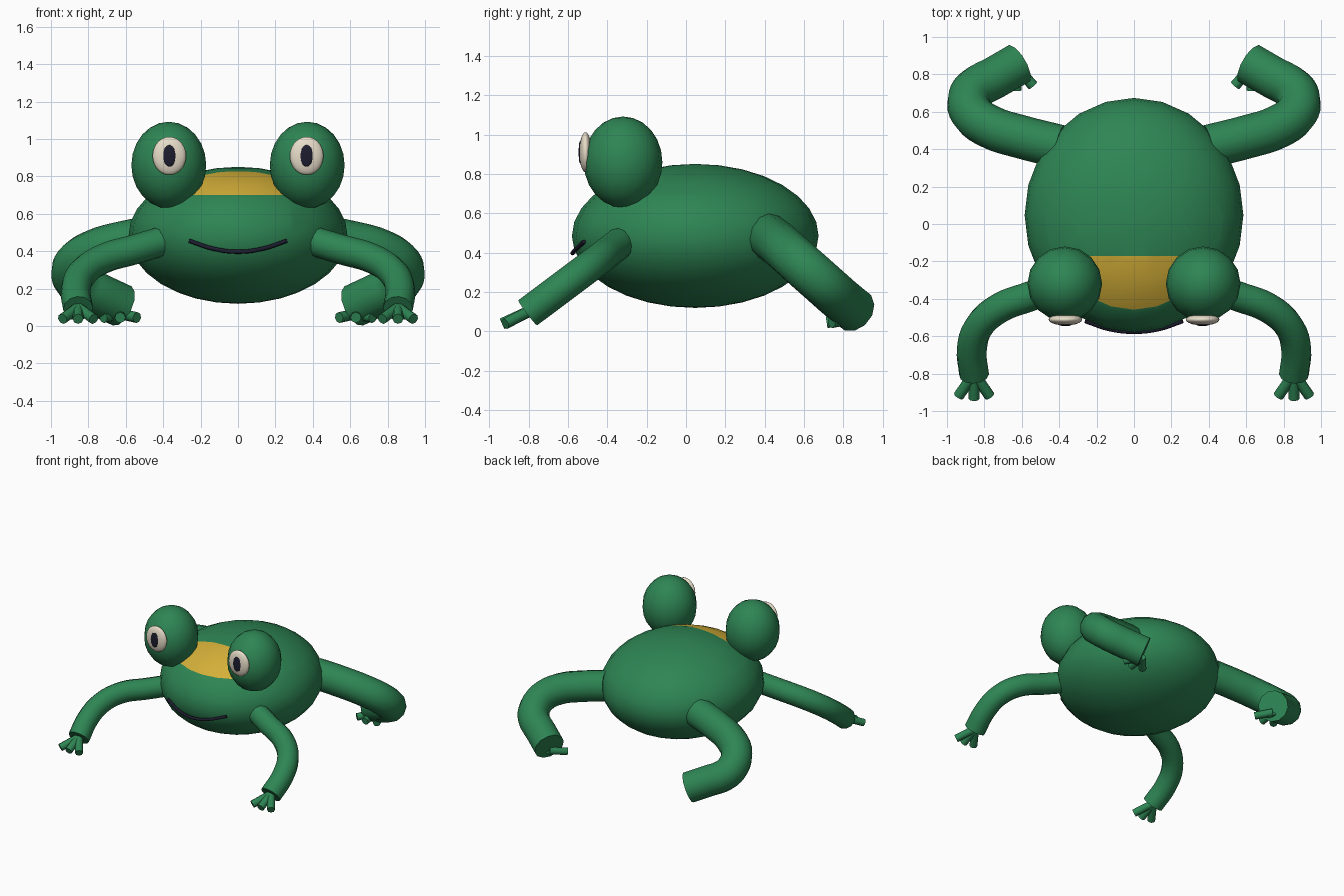
import bpy, bmesh, math
from mathutils import Vector

if "Cube" in bpy.data.objects:
    bpy.data.objects.remove(bpy.data.objects["Cube"])


def material(name, rgb):
    m = bpy.data.materials.new(name)
    m.diffuse_color = (*rgb, 1)
    m.use_nodes = True
    m.node_tree.nodes["Principled BSDF"].inputs["Base Color"].default_value = m.diffuse_color
    return m


GREEN = material("frog green", (0.027, 0.235, 0.088))
GOLD = material("gold", (0.66, 0.43, 0.04))
WHITE = material("eye white", (0.80, 0.72, 0.58))
DARK = material("dark", (0.012, 0.012, 0.028))


def smooth(ob, angle=50):
    bpy.ops.object.select_all(action='DESELECT')
    ob.select_set(True)
    bpy.context.view_layer.objects.active = ob
    bpy.ops.object.shade_smooth_by_angle(angle=math.radians(angle))


def ellipsoid(name, center, radii, mat, segs, rings):
    bm = bmesh.new()
    bmesh.ops.create_uvsphere(bm, u_segments=segs, v_segments=rings, radius=1)
    bmesh.ops.scale(bm, vec=radii, verts=bm.verts)
    bmesh.ops.translate(bm, vec=center, verts=bm.verts)
    me = bpy.data.meshes.new(name)
    bm.to_mesh(me)
    bm.free()
    me.materials.append(mat)
    ob = bpy.data.objects.new(name, me)
    bpy.context.collection.objects.link(ob)
    smooth(ob)
    return ob


def tube(name, points, radius, mat, sides=12, steps=4):
    cu = bpy.data.curves.new(name, 'CURVE')
    cu.dimensions = '3D'
    cu.bevel_depth = radius
    cu.bevel_resolution = (sides - 4) // 2
    cu.use_fill_caps = True
    cu.resolution_u = steps
    sp = cu.splines.new('BEZIER')
    sp.bezier_points.add(len(points) - 1)
    for bp, co in zip(sp.bezier_points, points):
        bp.co = co
        bp.handle_left_type = bp.handle_right_type = 'AUTO'
    cu.materials.append(mat)
    ob = bpy.data.objects.new(name, cu)
    bpy.context.collection.objects.link(ob)
    bpy.ops.object.select_all(action='DESELECT')
    ob.select_set(True)
    bpy.context.view_layer.objects.active = ob
    bpy.ops.object.convert(target='MESH')
    ob = bpy.context.object
    smooth(ob)
    return ob


# Body, with a gold forehead patch cut into its surface
body = ellipsoid("body", (0, 0.047, 0.485), (0.585, 0.627, 0.366), GREEN, 24, 16)
body.data.materials.append(GOLD)
bm = bmesh.new()
bm.from_mesh(body.data)
for co, no in (((0, -0.17, 0), (0, 1, 0)), ((0, 0, 0.70), (0, 0, 1)),
               ((0.3, 0, 0), (1, 0, 0)), ((-0.3, 0, 0), (1, 0, 0))):
    near = [f for f in bm.faces if f.calc_center_median().z > 0.55
            and f.calc_center_median().y < 0]
    geom = set(near)
    for f in near:
        geom.update(f.edges)
        geom.update(f.verts)
    bmesh.ops.bisect_plane(bm, geom=list(geom), plane_co=co, plane_no=no)
for f in bm.faces:
    c = f.calc_center_median()
    if c.z > 0.70 and c.y < -0.17 and abs(c.x) < 0.3:
        f.material_index = 1
bm.to_mesh(body.data)
bm.free()

# Mouth
tube("mouth", [(-0.26, -0.52, 0.455), (-0.13, -0.563, 0.413), (0, -0.577, 0.397),
               (0.13, -0.563, 0.413), (0.26, -0.52, 0.455)], 0.011, DARK, 8, 5)

ARM = [(0.38, -0.32, 0.46), (0.55, -0.385, 0.41), (0.72, -0.45, 0.36),
       (0.83, -0.55, 0.285), (0.867, -0.67, 0.195), (0.855, -0.805, 0.094)]
LEG = [(0.40, 0.415, 0.485), (0.60, 0.465, 0.448), (0.77, 0.52, 0.40),
       (0.865, 0.59, 0.337), (0.88, 0.675, 0.262), (0.84, 0.73, 0.213),
       (0.75, 0.78, 0.169), (0.62, 0.855, 0.108)]
HAND = Vector((0.855, -0.80, 0.10))
FOOT = Vector((0.63, 0.84, 0.065))

for side, s in (("left", -1), ("right", 1)):
    def flip(p):
        return (p[0] * s, p[1], p[2])

    # Eye bulge, white and pupil
    ellipsoid(side + "_eye_bulge", (0.37 * s, -0.32, 0.86), (0.2, 0.2, 0.232), GREEN, 16, 12)
    ellipsoid(side + "_eye_white", (0.367 * s, -0.511, 0.91), (0.09, 0.031, 0.102), WHITE, 20, 14)
    ellipsoid(side + "_pupil", (0.367 * s, -0.538, 0.91), (0.034, 0.008, 0.058), DARK, 16, 10)

    # Limbs
    tube(side + "_front_leg", [flip(p) for p in ARM], 0.08, GREEN)
    tube(side + "_back_leg", [flip(p) for p in LEG], 0.116, GREEN)

    # Three spread digits on each limb
    for i in (-1, 0, 1):
        tip = HAND + Vector((0.083 * i, -0.135 + 0.015 * abs(i), -0.062))
        tube(f"{side}_finger_{i + 2}", [flip(HAND), flip(tip)], 0.029, GREEN, 8, 1)
        toe = FOOT + Vector((0.09 * i, -0.125 + 0.025 * abs(i), -0.02))
        tube(f"{side}_toe_{i + 2}", [flip(FOOT), flip(toe)], 0.029, GREEN, 8, 1)
